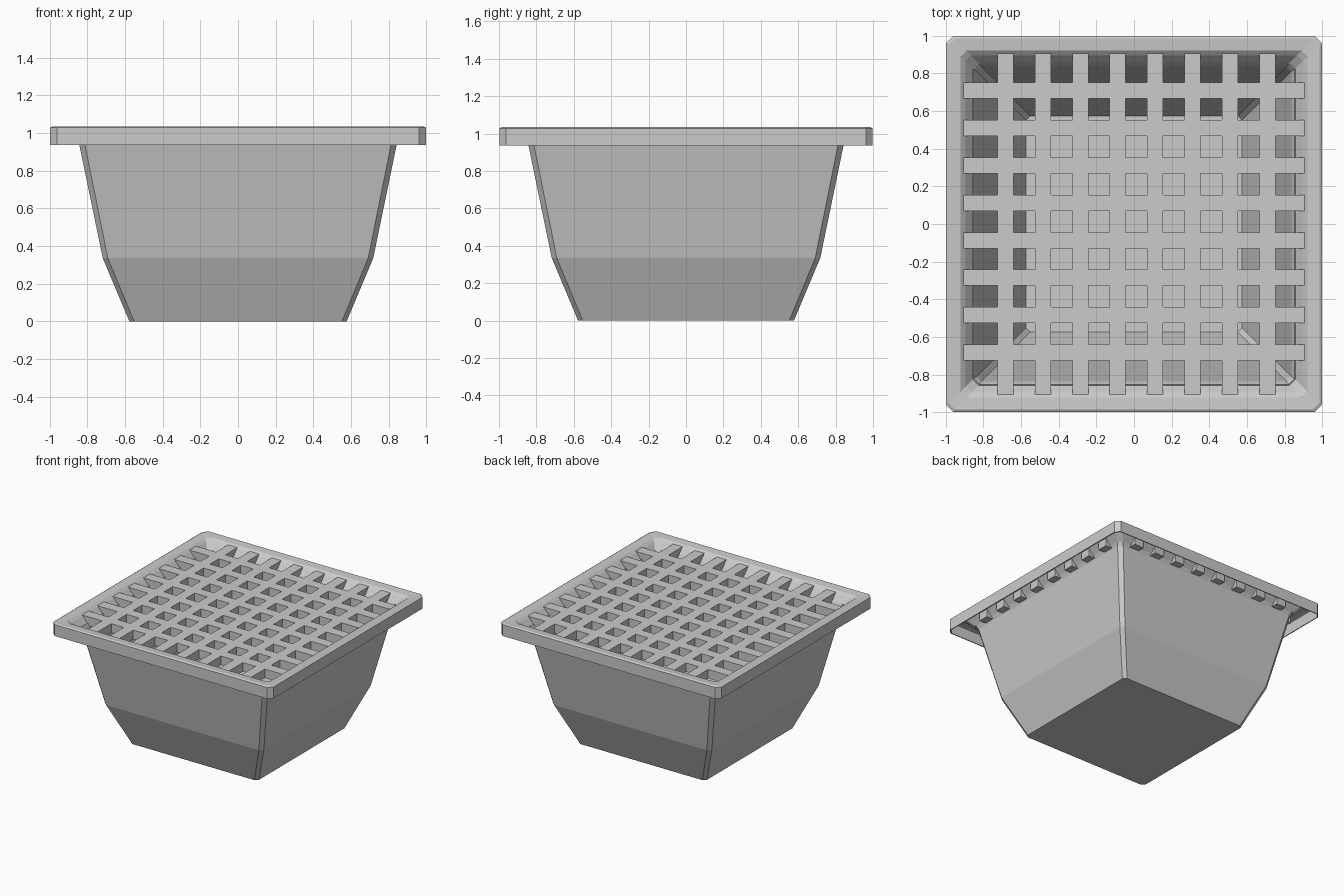
import bpy
import bmesh

cube = bpy.data.objects.get("Cube")
if cube:
    bpy.data.objects.remove(cube, do_unlink=True)

# Single grey finish
grey = bpy.data.materials.new("light_grey")
grey.use_nodes = True
colour = (0.6, 0.6, 0.6, 1)
grey.diffuse_color = colour
grey.node_tree.nodes["Principled BSDF"].inputs["Base Color"].default_value = colour


def add_object(name, bm):
    bmesh.ops.recalc_face_normals(bm, faces=bm.faces)
    mesh = bpy.data.meshes.new(name)
    bm.to_mesh(mesh)
    bm.free()
    mesh.materials.append(grey)
    obj = bpy.data.objects.new(name, mesh)
    bpy.context.collection.objects.link(obj)
    return obj


def square_ring(bm, half, z, cut):
    """Ring of vertices: a square with chamfered corners."""
    k = half - cut
    points = [(half, -k), (half, k), (k, half), (-k, half),
              (-half, k), (-half, -k), (-k, -half), (k, -half)]
    return [bm.verts.new((x, y, z)) for x, y in points]


def loft(name, profile, capped=False):
    """Skin chamfered squares given as (half width, height, corner cut)."""
    bm = bmesh.new()
    rings = [square_ring(bm, *p) for p in profile]
    for low, high in zip(rings, rings[1:]):
        for i in range(len(low)):
            j = (i + 1) % len(low)
            bm.faces.new((low[i], low[j], high[j], high[i]))
    if capped:
        bm.faces.new(rings[0])
    return add_object(name, bm)


# Tapered bucket with an open top
bucket = loft("bucket", [(0.577, 0, 0.025), (0.718, 0.335, 0.027),
                         (0.842, 0.935, 0.03), (0.857, 0.965, 0.032)], capped=True)

# Hollow rim: sloped inner lip, flat top and outer skirt
rim = loft("rim", [(0.857, 0.965, 0.032), (0.895, 1.01, 0.03), (0.92, 1.03, 0.03),
                   (0.985, 1.035, 0.035), (0.997, 1.028, 0.035),
                   (0.997, 0.935, 0.035)])

for shell in (bucket, rim):
    wall = shell.modifiers.new("wall", 'SOLIDIFY')
    wall.thickness = 0.008
    wall.offset = -1

# Crossed grate bars, whose ends pass through the lip
BAR_COUNT, PITCH, FIRST = 8, 0.1985, -0.682
WIDTH, LENGTH, BOTTOM, TOP = 0.085, 1.81, 0.945, 1.018
for axis, name in enumerate(("grate_bars_lengthwise", "grate_bars_crosswise")):
    bm = bmesh.new()
    for i in range(BAR_COUNT):
        bar = bmesh.ops.create_cube(bm, size=1)["verts"]
        size = [LENGTH, LENGTH, TOP - BOTTOM]
        size[axis] = WIDTH
        centre = [0, 0, (TOP + BOTTOM) / 2]
        centre[axis] = FIRST + PITCH * i
        bmesh.ops.scale(bm, vec=size, verts=bar)
        bmesh.ops.translate(bm, vec=centre, verts=bar)
    add_object(name, bm)
